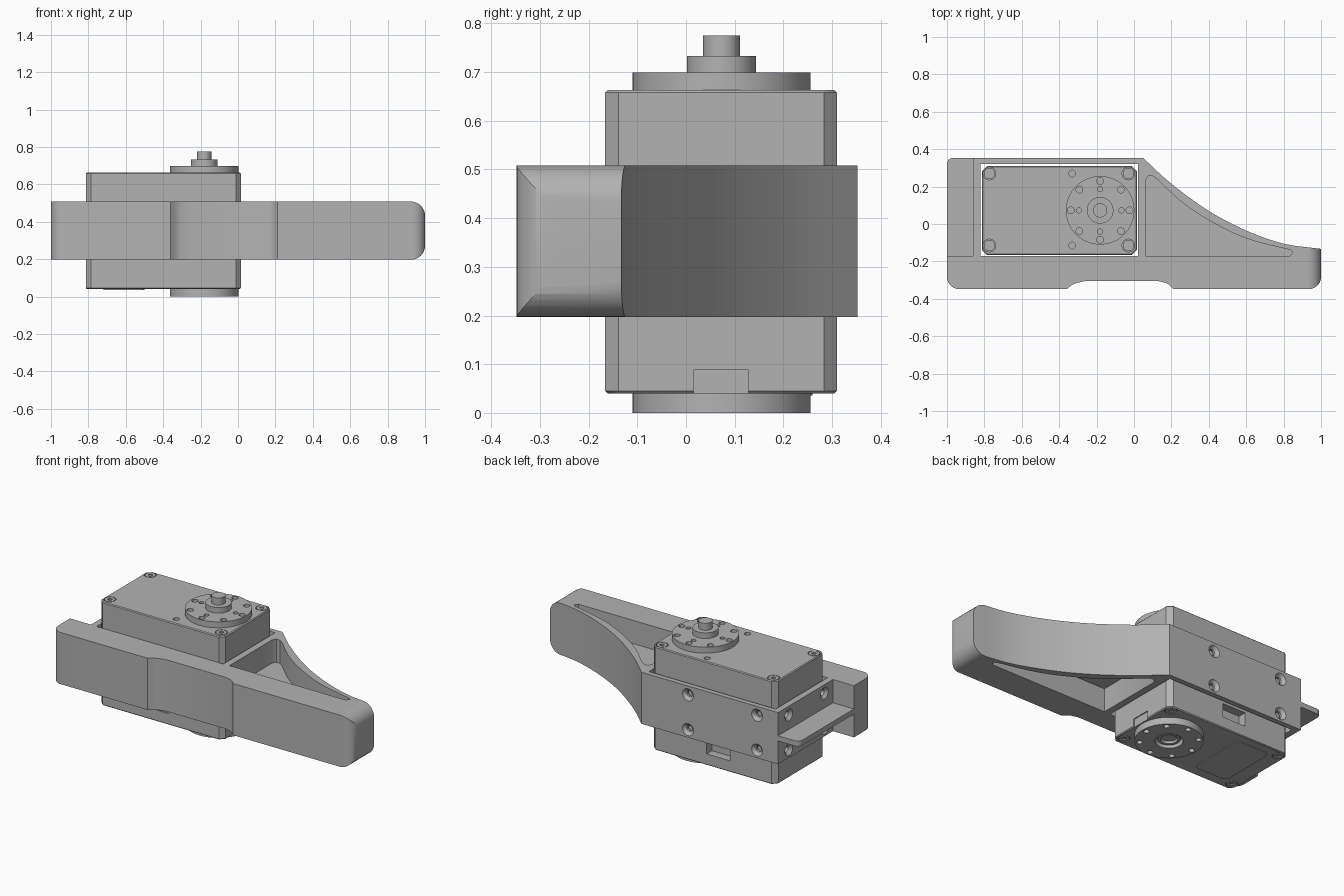
import bpy, bmesh
from math import sin, cos, pi, radians
from mathutils import Matrix, Vector

if "Cube" in bpy.data.objects:
    bpy.data.objects.remove(bpy.data.objects["Cube"])

grey = bpy.data.materials.new("machine grey")
grey.use_nodes = True
tone = (0.45, 0.45, 0.45, 1)
grey.diffuse_color = tone
grey.node_tree.nodes["Principled BSDF"].inputs["Base Color"].default_value = tone


def make(name, bm):
    bmesh.ops.recalc_face_normals(bm, faces=bm.faces)
    mesh = bpy.data.meshes.new(name)
    bm.to_mesh(mesh)
    bm.free()
    mesh.materials.append(grey)
    ob = bpy.data.objects.new(name, mesh)
    bpy.context.collection.objects.link(ob)
    return ob


def prism(name, outline, z0, z1):
    bm = bmesh.new()
    face = bm.faces.new([bm.verts.new((x, y, z0)) for x, y in outline])
    new = bmesh.ops.extrude_face_region(bm, geom=[face])["geom"]
    bmesh.ops.translate(bm, vec=(0, 0, z1 - z0),
                        verts=[v for v in new if isinstance(v, bmesh.types.BMVert)])
    return make(name, bm)


def rounded(x0, x1, y0, y1, r, steps=8):
    pts = []
    corners = ((x1 - r, y1 - r), (x0 + r, y1 - r), (x0 + r, y0 + r), (x1 - r, y0 + r))
    for k, (cx, cy) in enumerate(corners):
        for i in range(steps + 1):
            a = (k + i / steps) * pi / 2
            pts.append((cx + r * cos(a), cy + r * sin(a)))
    return pts


def box(name, x0, x1, y0, y1, z0, z1):
    return prism(name, [(x0, y0), (x1, y0), (x1, y1), (x0, y1)], z0, z1)


def rod(name, centre, r, depth, axis=(0, 0, 1), r2=None, sides=48):
    bm = bmesh.new()
    turn = Vector((0, 0, 1)).rotation_difference(Vector(axis)).to_matrix().to_4x4()
    bmesh.ops.create_cone(bm, cap_ends=True, segments=sides, radius1=r,
                          radius2=r if r2 is None else r2, depth=depth,
                          matrix=Matrix.Translation(centre) @ turn)
    return make(name, bm)


def smooth_path(pts, steps=6):
    # Catmull-Rom interpolation through a few points
    p = [Vector(q) for q in pts]
    p = [2 * p[0] - p[1]] + p + [2 * p[-1] - p[-2]]
    out = []
    for a, b, c, d in zip(p, p[1:], p[2:], p[3:]):
        for i in range(steps):
            t = i / steps
            q = (2 * b + (c - a) * t + (2 * a - 5 * b + 4 * c - d) * t * t
                 + (3 * b - a - 3 * c + d) * t ** 3) / 2
            out.append(tuple(q))
    return out + [tuple(p[-2])]


def apply(ob, mod):
    bpy.ops.object.select_all(action='DESELECT')
    bpy.context.view_layer.objects.active = ob
    ob.select_set(True)
    bpy.ops.object.modifier_apply(modifier=mod.name)


def combine(ob, tools, mode='DIFFERENCE'):
    for tool in tools:
        mod = ob.modifiers.new("cut", 'BOOLEAN')
        mod.operation, mod.object, mod.solver = mode, tool, 'EXACT'
        apply(ob, mod)
        bpy.data.objects.remove(tool)


def chamfer(ob, width):
    mod = ob.modifiers.new("chamfer", 'BEVEL')
    mod.width, mod.segments, mod.limit_method = width, 1, 'ANGLE'
    mod.angle_limit = radians(60)
    apply(ob, mod)


def finish(ob, angle=32):
    bpy.ops.object.select_all(action='DESELECT')
    bpy.context.view_layer.objects.active = ob
    ob.select_set(True)
    bpy.ops.object.shade_smooth_by_angle(angle=radians(angle))


LOW, HIGH = 0.197, 0.508
WEB_LOW, WEB_HIGH = 0.337, 0.368


def corner(cx, cy, r, start, steps=8):
    return [(cx + r * cos(start + i * pi / 2 / steps),
             cy + r * sin(start + i * pi / 2 / steps)) for i in range(steps + 1)]


# Bracket: swept arm outline with a relieved front
relief = smooth_path([(-0.36, -0.348), (-0.32, -0.32), (-0.26, -0.305)], 5)
relief += smooth_path([(0.13, -0.305), (0.18, -0.32), (0.21, -0.348)], 5)
sweep = smooth_path([(1, -0.133), (0.8, -0.105), (0.6, -0.035), (0.4, 0.07),
                     (0.2, 0.215), (0.05, 0.352)])
outline = (corner(-0.935, -0.283, 0.065, pi) + relief
           + corner(0.935, -0.283, 0.065, 1.5 * pi) + sweep
           + corner(-0.97, 0.322, 0.03, pi / 2))
bracket = prism("bracket", outline, LOW, HIGH)

# Rounded nose in side profile
nose = prism("nose_tool", rounded(-1.5, 1, -0.1555, 0.1555, 0.075), -1, 1)
nose.data.transform(Matrix.Translation((0, 0, (LOW + HIGH) / 2)) @ Matrix.Rotation(pi / 2, 4, 'X'))
combine(bracket, [nose], 'INTERSECT')

# Motor opening, end ledge and arm pockets
pocket = [(0.85, -0.15), (0.835, -0.17), (0.062, -0.17), (0.062, 0.235),
          (0.075, 0.257), (0.1, 0.257)]
pocket += smooth_path([(0.13, 0.235), (0.25, 0.122), (0.4, 0.02), (0.6, -0.077), (0.84, -0.14)])
tools = [box("opening", -0.822, 0.022, -0.172, 0.322, 0, 1)]
for z0, z1 in ((WEB_HIGH, 1), (0, WEB_LOW)):
    tools.append(prism("pocket", pocket, z0, z1))
    tools.append(box("ledge", -1.2, -0.86, -0.17, 0.6, z0, z1))
# Countersunk screw holes in the back and end walls
for z in (0.245, 0.455):
    for x in (-0.26, -0.72):
        tools += [rod("hole", (x, 0.335, z), 0.018, 0.1, (0, 1, 0), sides=20),
                  rod("sink", (x, 0.349, z), 0.016, 0.03, (0, 1, 0), 0.05, 24)]
    for y in (-0.09, 0.25):
        tools += [rod("hole", (-0.84, y, z), 0.018, 0.1, (-1, 0, 0), sides=20),
                  rod("sink", (-0.857, y, z), 0.016, 0.03, (-1, 0, 0), 0.05, 24)]
combine(bracket, tools)
finish(bracket)

# Motor case with chamfered edges
x0, x1, y0, y1, c = -0.813, 0.015, -0.166, 0.31, 0.027
case = prism("motor_case", [(x0 + c, y0), (x1 - c, y0), (x1, y0 + c), (x1, y1 - c),
                            (x1 - c, y1), (x0 + c, y1), (x0, y1 - c), (x0, y0 + c)], 0.04, 0.663)
chamfer(case, 0.005)
corners = [(x, y) for x in (-0.773, -0.03) for y in (-0.115, 0.27)]
tools = [box("back_port", -0.51, -0.355, 0.26, 0.4, 0.108, 0.19),
         box("front_port", -0.5, -0.345, -0.3, -0.16, 0.108, 0.22),
         box("end_port", 0.009, 0.1, 0.015, 0.128, 0.03, 0.088)]
for x, y in corners:
    for z in (0.04, 0.663):
        tools.append(rod("screw_recess", (x, y, z), 0.034, 0.03, sides=24))
for y in (-0.115, 0.27):
    tools.append(rod("pilot_hole", (-0.33, y, 0.663), 0.018, 0.06, sides=20))
combine(case, tools)
finish(case)

# Case screws with socket heads
for x, y in corners:
    for z, side in ((0.046, 1), (0.657, -1)):
        screw = rod("case_screw", (x, y, z), 0.03, 0.012, sides=24)
        combine(screw, [rod("socket", (x, y, z - side * 0.006), 0.014, 0.012, sides=6)])
        finish(screw)

# Raised cover on the underside
prism("bottom_cover", rounded(-0.72, -0.5, -0.1, 0.26, 0.03), 0.036, 0.042)

# Output horn, stepped hub and rear bearing flange
cx, cy = -0.181, 0.073
horn = rod("output_horn", (cx, cy, 0.68), 0.183, 0.038, sides=64)
flange = rod("bearing_flange", (cx, cy, 0.0225), 0.183, 0.045, sides=64)
horn_holes, flange_holes = [], [rod("bore", (cx, cy, 0), 0.075, 0.06)]
for k in range(8):
    a = k * pi / 4
    x, y = cx + 0.157 * cos(a), cy + 0.157 * sin(a)
    horn_holes.append(rod("hole", (x, y, 0.7), 0.018, 0.05, sides=20))
    flange_holes.append(rod("hole", (x, y, 0), 0.016, 0.05, sides=20))
    if k % 2 == 0:
        horn_holes.append(rod("pin_hole", (cx + 0.114 * cos(a), cy + 0.114 * sin(a), 0.7),
                              0.014, 0.05, sides=20))
combine(horn, horn_holes)
combine(flange, flange_holes)
hub = rod("horn_hub", (cx, cy, 0.715), 0.071, 0.036)
shaft = rod("output_shaft", (cx, cy, 0.75), 0.038, 0.05)
ring = rod("bearing_ring", (cx, cy, 0.03), 0.06, 0.04)
combine(ring, [rod("bore", (cx, cy, 0), 0.045, 0.05)])
for part in (horn, flange, hub, shaft, ring):
    finish(part)
